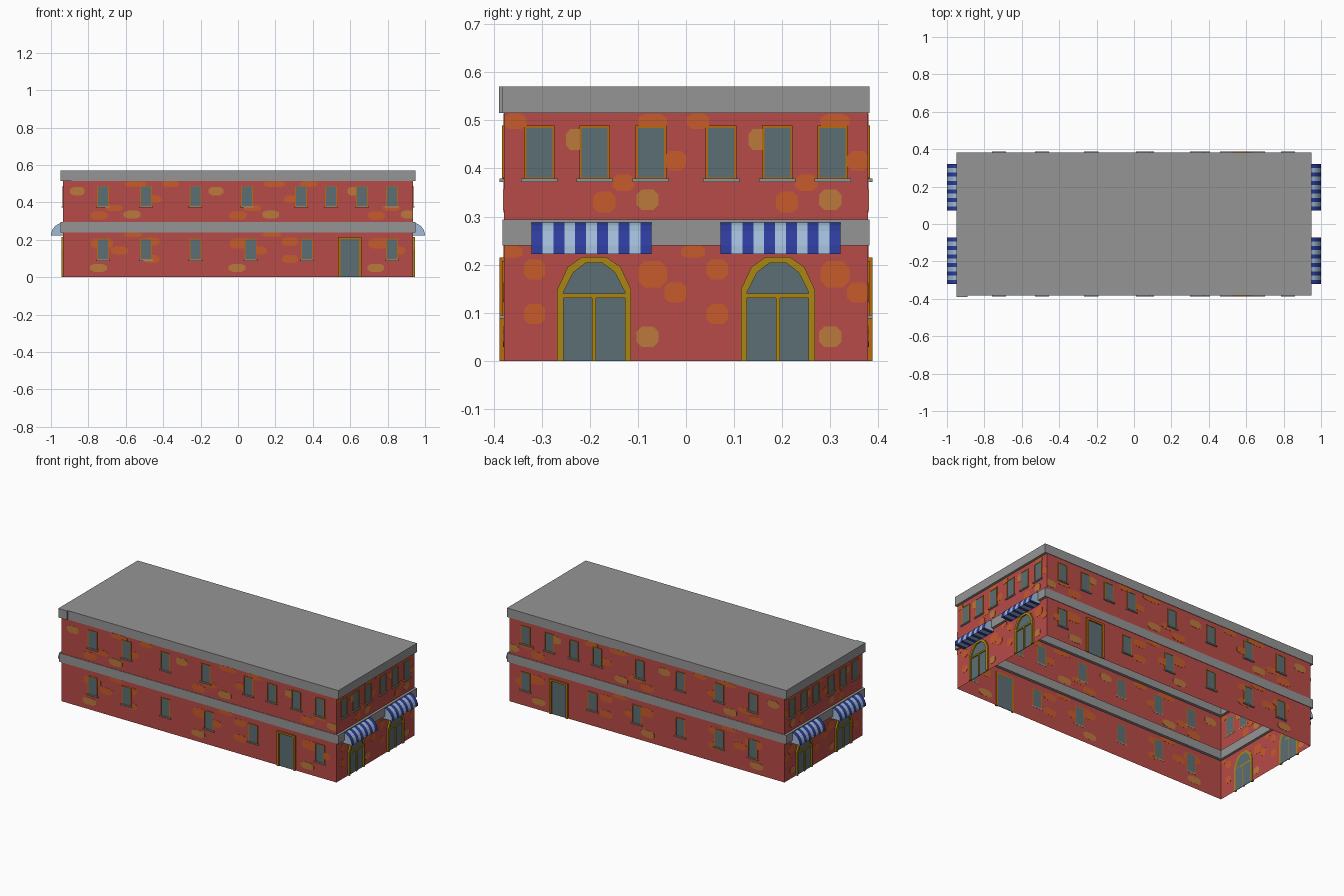
import bpy, bmesh, math

if "Cube" in bpy.data.objects:
    bpy.data.objects.remove(bpy.data.objects["Cube"])

def mat(name, c):
    m = bpy.data.materials.new(name)
    m.diffuse_color = (*c, 1)
    m.use_nodes = True
    m.node_tree.nodes["Principled BSDF"].inputs["Base Color"].default_value = m.diffuse_color
    return m

RED = mat("red_wall", (.478, .070, .063))
ORANGE = mat("orange_brick", (.57, .105, .024))
TAN = mat("tan_brick", (.50, .19, .045))
GREY = mat("grey_stone", (.30, .30, .30))
GLASS = mat("slate_glass", (.107, .156, .175))
FRAME = mat("amber_frame", (.48, .145, .004))
GOLD = mat("gold_frame", (.40, .24, .007))
BLUE = mat("dark_blue", (.026, .045, .33))
PALE = mat("pale_blue", (.35, .50, .68))

HX, HY = .935, .379                      # wall half sizes

# wall mappings: u along the wall, z up, d outward
def long_wall(s):
    return lambda u, z, d: (u, s * (HY + d), z)

def end_wall(s):
    return lambda u, z, d: (s * (HX + d), u, z)

LONG = [long_wall(-1), long_wall(1)]
ENDS = [end_wall(1), end_wall(-1)]

def finish(name, bm, mats):
    bmesh.ops.recalc_face_normals(bm, faces=bm.faces[:])
    me = bpy.data.meshes.new(name)
    bm.to_mesh(me)
    bm.free()
    for m in mats:
        me.materials.append(m)
    ob = bpy.data.objects.new(name, me)
    bpy.context.collection.objects.link(ob)
    return ob

def plate(bm, wall, pts, d0, d1):
    a = [bm.verts.new(wall(u, z, d0)) for u, z in pts]
    b = [bm.verts.new(wall(u, z, d1)) for u, z in pts]
    n = len(pts)
    bm.faces.new(a)
    bm.faces.new(b)
    for i in range(n):
        j = (i + 1) % n
        bm.faces.new((a[i], a[j], b[j], b[i]))

def ring(bm, fn, outer, inner, d0, d1):
    n = len(outer)
    L = [[bm.verts.new(fn(u, z, d)) for u, z in p]
         for p, d in ((outer, d0), (outer, d1), (inner, d1), (inner, d0))]
    for k in range(4):
        for i in range(n):
            j = (i + 1) % n
            p, q = L[k], L[(k + 1) % 4]
            bm.faces.new((p[i], p[j], q[j], q[i]))

def rect(u0, u1, z0, z1):
    return [(u0, z0), (u1, z0), (u1, z1), (u0, z1)]

# open-bottomed wall shell
bm = bmesh.new()
c = rect(-HX, HX, -HY, HY)
lo = [bm.verts.new((x, y, 0)) for x, y in c]
hi = [bm.verts.new((x, y, .52)) for x, y in c]
for i in range(4):
    j = (i + 1) % 4
    bm.faces.new((lo[i], lo[j], hi[j], hi[i]))
finish("walls", bm, [RED])

# stone belt, cornice and flat roof
flat = lambda u, v, d: (u, v, d)
big, small = rect(-.95, .95, -.382, .382), rect(-.92, .92, -.362, .362)
for name, z0, z1 in (("stone_belt", .24, .294), ("cornice", .515, .57)):
    bm = bmesh.new()
    ring(bm, flat, big, small, z0, z1)
    finish(name, bm, [GREY])
bm = bmesh.new()
plate(bm, flat, small, .562, .57)
finish("roof", bm, [GREY])
bm = bmesh.new()
plate(bm, flat, rect(-.95, -.89, -.389, -.382), .515, .57)
finish("cornice_corner_block", bm, [GREY])

# repeating brick patches: u, z, width, height, tan?
LOWER = [(.065, .190, .044, .042, 0), (.065, .097, .044, .042, 0),
         (.310, .180, .060, .055, 0), (.358, .142, .046, .042, 0),
         (.300, .050, .046, .042, 1), (.015, .227, .050, .025, 0)]
UPPER = [(.210, .330, .046, .044, 0), (.300, .335, .046, .042, 1),
         (.358, .416, .044, .040, 0), (.025, .498, .046, .032, 0),
         (.150, .460, .040, .044, 1), (.250, .370, .046, .034, 0),
         (.310, .498, .060, .030, 0)]
bricks = [bmesh.new(), bmesh.new()]

def patches(walls, half, stretch, table, origin):
    for k in range(-2, 5):
        for u, z, w, h, t in table:
            uc = origin + (u + .38 * k) * stretch
            hw, hh = w * stretch / 2, h / 2
            if abs(uc) + hw * .4 > half:
                continue
            pts = [(.55, -1), (1, -.5), (1, .5), (.55, 1),
                   (-.55, 1), (-1, .5), (-1, -.5), (-.55, -1)]
            pts = [(max(-half, min(half, uc + a * hw)), z + b * hh) for a, b in pts]
            for w_ in walls:
                plate(bricks[t], w_, pts, -.0005, .001 + .0003 * t)

patches(ENDS, HX and HY, 1, LOWER, -.38)
patches(ENDS, HY, 1, UPPER, -.38)
patches(LONG, HX, 1.95, LOWER, -.59)
patches(LONG, HX, 1.95, UPPER, -.41)
finish("orange_brick_patches", bricks[0], [ORANGE])
finish("tan_brick_patches", bricks[1], [TAN])

# windows with frame, pane and sill
frames, panes, sills = bmesh.new(), bmesh.new(), bmesh.new()

def window(wall, u, z0, z1):
    ring(frames, wall, rect(u - .032, u + .032, z0, z1),
         rect(u - .027, u + .027, z0 + .004, z1 - .005), -.001, .004)
    plate(panes, wall, rect(u - .028, u + .028, z0 + .002, z1 - .003), -.001, .002)
    plate(sills, wall, rect(u - .038, u + .038, z0 - .005, z0 + .002), -.001, .009)

for w in LONG:
    for u in (-.722, -.492, -.228, .048, .337, .497, .663, .824):
        window(w, u, .377, .489)
    for u in (-.722, -.492, -.228, .068, .369, .824):
        window(w, u, .093, .206)
for w in ENDS:
    for u in (.073, .190, .305):
        window(w, u, .377, .489)
        window(w, -u, .377, .489)
finish("window_frames", frames, [FRAME])
finish("window_panes", panes, [GLASS])
finish("window_sills", sills, [GREY])

# side doors on the long walls
bm, pane = bmesh.new(), bmesh.new()
for w in LONG:
    plate(pane, w, rect(.545, .649, 0, .206), -.001, .002)
    plate(bm, w, [(.535, 0), (.548, 0), (.548, .203), (.646, .203),
                  (.646, 0), (.659, 0), (.659, .215), (.535, .215)], -.001, .009)
finish("door_frames", bm, [FRAME])
finish("door_panes", pane, [GLASS])

# arched entrances on the end walls
bm, pane = bmesh.new(), bmesh.new()
half_out = [(.077, 0), (.077, .148), (.055, .195), (.025, .216)]
half_in = [(.064, 0), (.064, .143), (.043, .184), (.018, .203)]
for w in ENDS:
    for cy in (-.191, .191):
        mirror = lambda h: ([(cy + u, z) for u, z in h]
                            + [(cy - u, z) for u, z in reversed(h)])
        out, inn = mirror(half_out), mirror(half_in)
        plate(pane, w, inn, -.001, .002)
        for i in range(len(out) - 1):
            plate(bm, w, [out[i], out[i + 1], inn[i + 1], inn[i]], -.001, .010)
        plate(bm, w, rect(cy - .064, cy + .064, .131, .140), -.001, .008)
        plate(bm, w, rect(cy - .004, cy + .004, 0, .131), -.001, .008)
finish("arch_frames", bm, [GOLD])
finish("arch_panes", pane, [GLASS])

# striped quarter-round awnings
SEG, N = 6, 11
bm = bmesh.new()
arc = [(.065 * math.sin(t), .222 + .068 * math.cos(t))
       for t in (math.pi / 2 * i / SEG for i in range(SEG + 1))]
for w in ENDS:
    for y0 in (-.321, .072):
        cols = [[bm.verts.new(w(y0 + .249 * k / N, z, d)) for d, z in arc]
                for k in range(N + 1)]
        base = [bm.verts.new(w(y0 + .249 * k / N, .222, 0)) for k in range(N + 1)]
        for k in range(N):
            fs = [bm.faces.new((cols[k][i], cols[k + 1][i],
                                cols[k + 1][i + 1], cols[k][i + 1])) for i in range(SEG)]
            fs.append(bm.faces.new((cols[k][-1], cols[k + 1][-1], base[k + 1], base[k])))
            for f in fs:
                f.material_index = k % 2
        for k in (0, N):
            bm.faces.new([base[k]] + cols[k]).material_index = 1
finish("awnings", bm, [BLUE, PALE])
